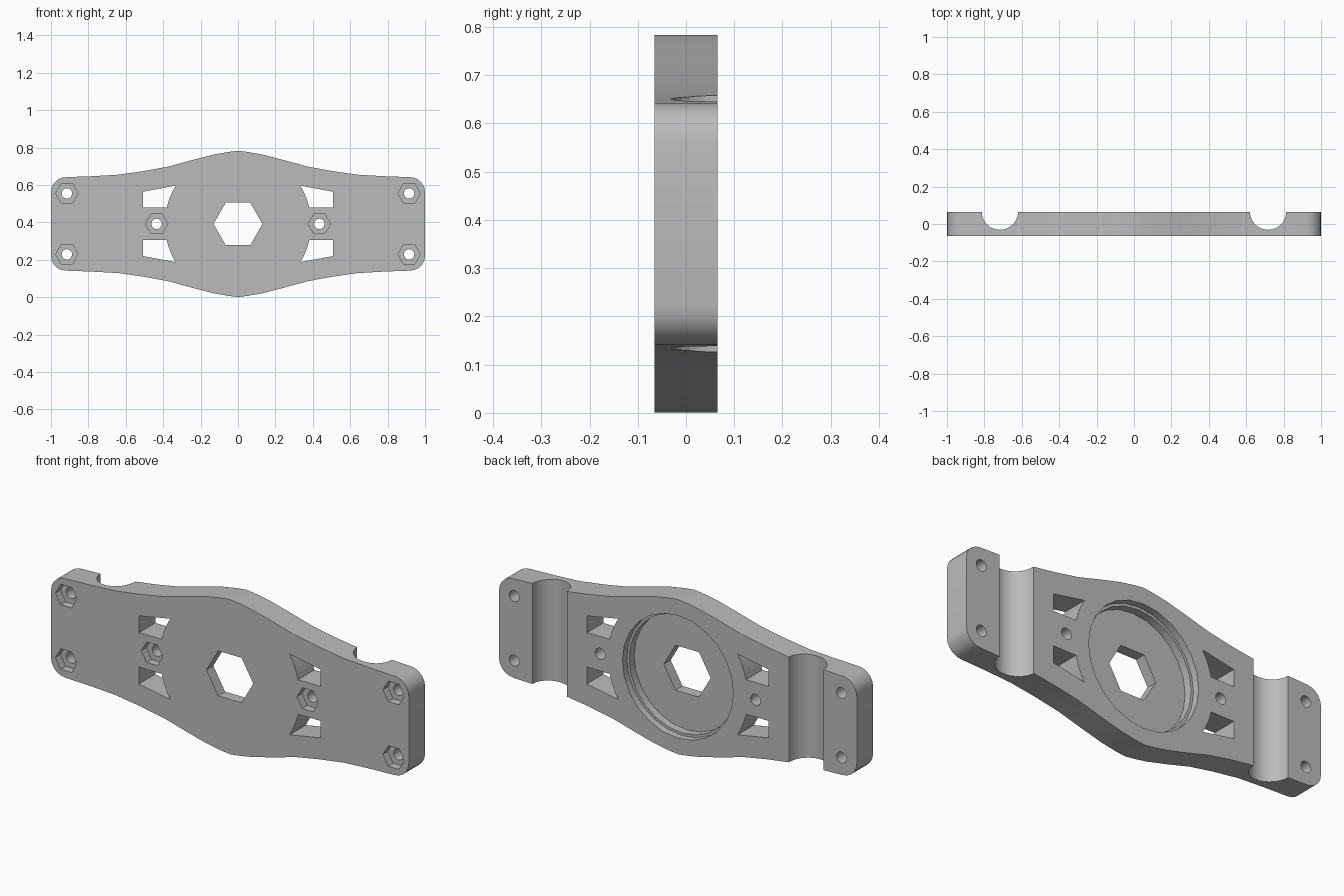
import bpy, bmesh, math

if "Cube" in bpy.data.objects:
    bpy.data.objects.remove(bpy.data.objects["Cube"])

MID = 0.392          # height of the plate centre
HALF = 0.065         # half thickness of the plate

grey = bpy.data.materials.new("plain grey")
grey.diffuse_color = (0.5, 0.5, 0.5, 1)
grey.use_nodes = True
grey.node_tree.nodes["Principled BSDF"].inputs["Base Color"].default_value = grey.diffuse_color


def prism(name, pts, y0, y1):
    """Extrude an (x, z) outline, measured from the plate centre, along y."""
    bm = bmesh.new()
    face = bm.faces.new([bm.verts.new((x, y0, z + MID)) for x, z in pts])
    out = bmesh.ops.extrude_face_region(bm, geom=[face])
    verts = [g for g in out["geom"] if isinstance(g, bmesh.types.BMVert)]
    bmesh.ops.translate(bm, verts=verts, vec=(0, y1 - y0, 0))
    bmesh.ops.recalc_face_normals(bm, faces=bm.faces)
    mesh = bpy.data.meshes.new(name)
    bm.to_mesh(mesh)
    bm.free()
    mesh.materials.append(grey)
    obj = bpy.data.objects.new(name, mesh)
    bpy.context.collection.objects.link(obj)
    return obj


def ring(cx, cz, r, n):
    return [(cx + r * math.cos(2 * math.pi * i / n),
             cz + r * math.sin(2 * math.pi * i / n)) for i in range(n)]


# Plate outline: one quarter with a rounded end corner, mirrored twice
quarter = [(0, 0.391), (0.05, 0.385), (0.13, 0.371), (0.25, 0.34), (0.37, 0.307),
           (0.5, 0.283), (0.64, 0.263), (0.78, 0.255)]
for i in range(6):
    a = math.radians(90 - 18 * i)
    quarter.append((0.92 + 0.08 * math.cos(a), 0.17 + 0.08 * math.sin(a)))
right = quarter + [(x, -z) for x, z in reversed(quarter)]
left = [(-x, z) for x, z in reversed(right[1:-1])]
plate = prism("mounting_plate", right + left, -HALF, HALF)

cutters = []


def cut(pts, y0, y1):
    cutters.append(prism("cutter", pts, y0, y1))


# Central hex opening and stepped round recess in the back
cut(ring(0, 0, 0.131, 6), -0.2, 0.2)
cut(ring(0, 0, 0.31, 24), 0.03, 0.2)
cut(ring(0, 0, 0.297, 24), -0.01, 0.2)

# Bolt holes with hex nut pockets in the front
for s in (-1, 1):
    for x, z in ((0.915, 0.163), (0.915, -0.163), (0.435, 0)):
        cut(ring(s * x, z, 0.028, 16), -0.2, 0.2)
        cut(ring(s * x, z, 0.06, 6), -0.2, -0.025)

# Four windows with a curved inner edge
for sx in (-1, 1):
    for sz in (-1, 1):
        arc = [(0.391 * math.cos(math.radians(a)), 0.391 * math.sin(math.radians(a)))
               for a in (31.5, 26.5, 22, 17.5, 12.9)]
        pts = arc + [(0.508, 0.087), (0.508, 0.172)]
        cut([(sx * x, sz * z) for x, z in pts], -0.2, 0.2)

# Vertical round channels across the back
for s in (-1, 1):
    bpy.ops.mesh.primitive_cylinder_add(vertices=40, radius=0.097, depth=2,
                                        location=(s * 0.717, HALF + 0.001, MID))
    channel = bpy.context.object
    channel.data.materials.append(grey)
    cutters.append(channel)

# Apply all the cuts
bpy.ops.object.select_all(action='DESELECT')
plate.select_set(True)
bpy.context.view_layer.objects.active = plate
for c in cutters:
    mod = plate.modifiers.new("cut", 'BOOLEAN')
    mod.operation = 'DIFFERENCE'
    mod.solver = 'EXACT'
    mod.object = c
    bpy.ops.object.modifier_apply(modifier=mod.name)
    bpy.data.objects.remove(c)

bpy.ops.object.shade_smooth_by_angle(angle=math.radians(25))
